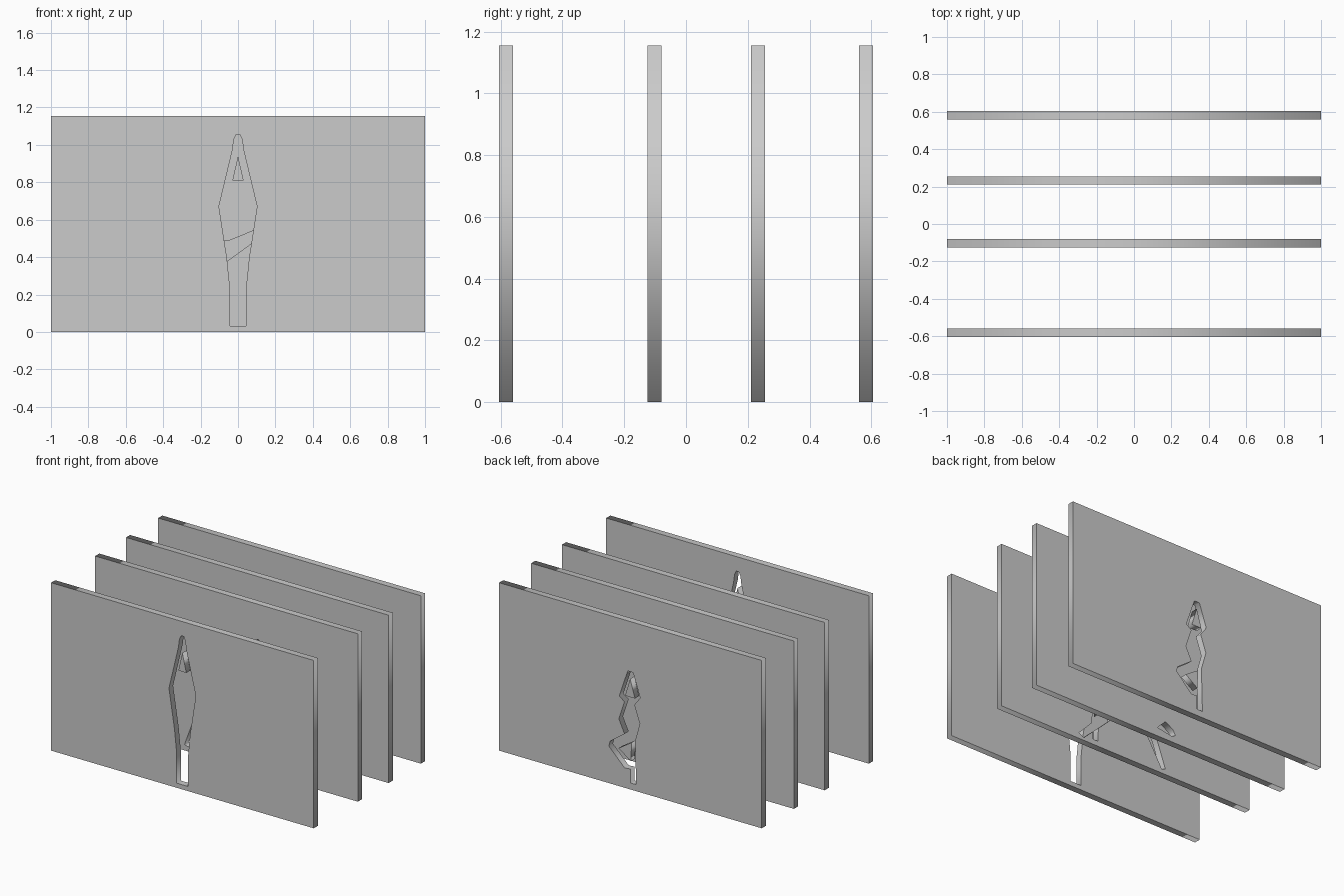
import bpy, math

if "Cube" in bpy.data.objects:
    bpy.data.objects.remove(bpy.data.objects["Cube"])

THICK = 0.045
BOARD = [(-1, 0), (1, 0), (1, 1.155), (-1, 1.155)]


def panel(name, y, loops):
    """Upright board whose inner loops are cut-outs (and islands inside them)."""
    curve = bpy.data.curves.new(name, 'CURVE')
    curve.dimensions = '2D'
    curve.fill_mode = 'BOTH'
    curve.extrude = THICK / 2
    for loop in [BOARD] + loops:
        sp = curve.splines.new('POLY')
        sp.points.add(len(loop) - 1)
        for p, (x, z) in zip(sp.points, loop):
            p.co = (x, z, 0, 1)
        sp.use_cyclic_u = True
    ob = bpy.data.objects.new(name, curve)
    ob.location.y = y
    ob.rotation_euler.x = math.pi / 2
    bpy.context.collection.objects.link(ob)
    bpy.ops.object.select_all(action='DESELECT')
    bpy.context.view_layer.objects.active = ob
    ob.select_set(True)
    bpy.ops.object.convert(target='MESH')
    return ob


# Standing figure with joined raised hands (mirrored half outline)
half = [(.043, .032), (.043, .235), (.06, .4), (.102, .67), (.03, .97),
        (.022, 1.03), (.01, 1.055)]
standing = half + [(-x, z) for x, z in reversed(half)]
arm_gap = [(-.03, .81), (.03, .81), (0, .94)]

# Wide-legged figure leaning sideways, one arm down and one up
leaning = [(-.32, .04), (-.29, .03), (-.168, .236), (-.064, .374), (.075, .475),
           (.11, .235), (.22, .13), (.224, .036), (.264, .036), (.264, .09),
           (.336, .02), (.376, .04), (.27, .15), (.266, .5), (.33, .5),
           (.37, .55), (.34, .6), (.268, .58), (.262, .9), (.24, .915),
           (.22, .9), (.215, .63), (.08, .54), (-.043, .49), (-.09, .49),
           (-.25, .23)]
leaning_gap = [(.218, .23), (.218, .47), (.15, .45)]

# Small low opening
low_hole = [(-.09, .04), (.024, .06), (-.04, .125), (-.1, .09), (-.12, .055)]

# One-legged balance with a bent knee
balance = [(-.044, .045), (0, .045), (0, .14), (.044, .137), (.164, .255),
           (.155, .29), (.044, .37), (.088, .463), (.044, .592), (.085, .62),
           (.02, .81), (-.02, .81), (-.075, .65), (-.03, .59), (-.072, .47),
           (-.036, .345)]
balance_arm_gap = [(-.035, .635), (.04, .635), (.002, .76)]
knee_gap = [(.09, .26), (-.01, .325), (-.003, .195)]

panel("front_panel", -.5825, [standing, arm_gap])
panel("second_panel", -.1025, [leaning, leaning_gap])
panel("third_panel", .2325, [low_hole])
panel("back_panel", .5825, [balance, balance_arm_gap, knee_gap])
